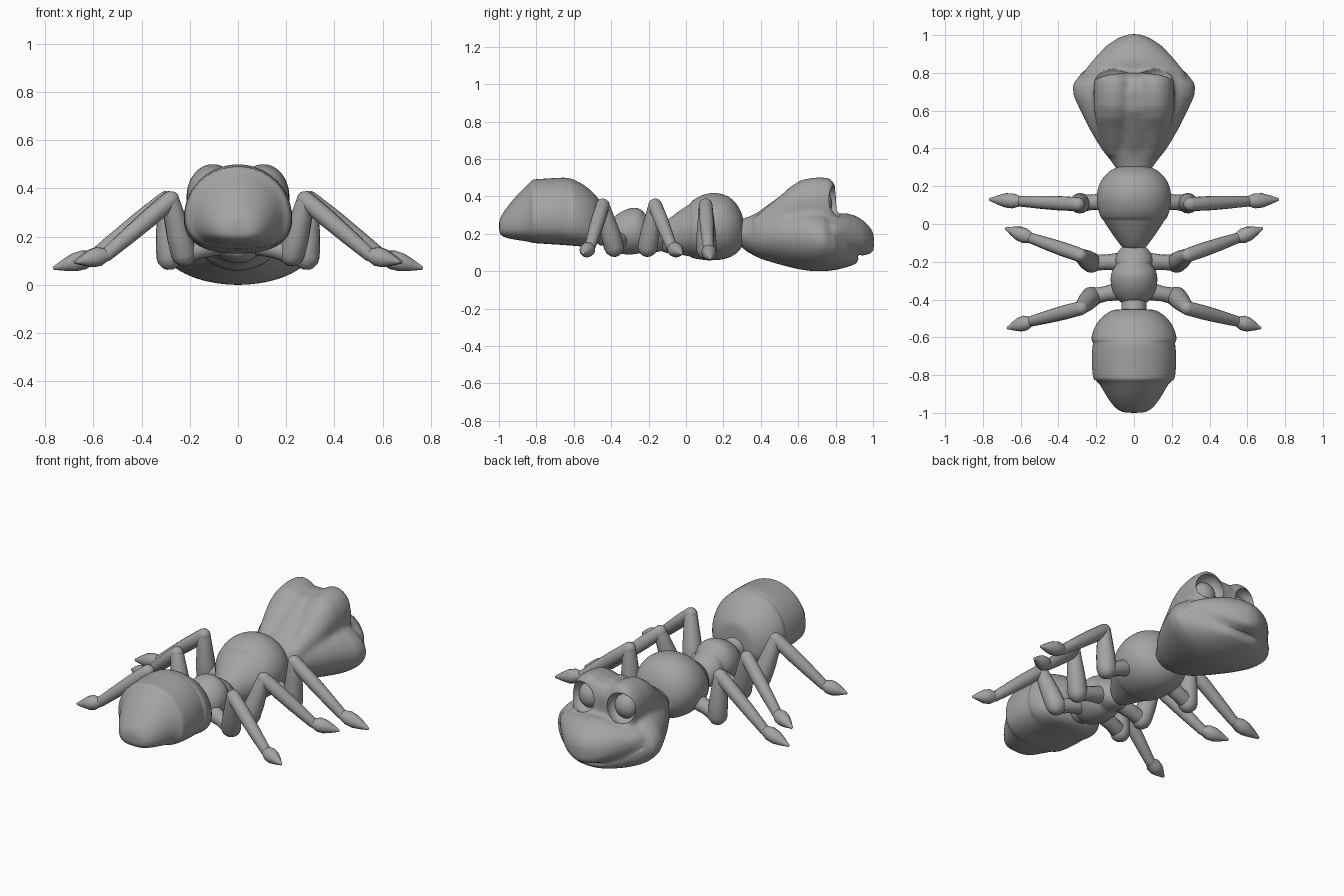
import bpy, bmesh
from math import sin, cos, pi, copysign
from mathutils import Vector, Matrix

if "Cube" in bpy.data.objects:
    bpy.data.objects.remove(bpy.data.objects["Cube"])

# Dark grey used on every part
grey = bpy.data.materials.new("dark_grey")
grey.diffuse_color = (.37, .37, .37, 1)
grey.use_nodes = True
grey.node_tree.nodes["Principled BSDF"].inputs["Base Color"].default_value = grey.diffuse_color


def new_object(name, bm):
    bmesh.ops.recalc_face_normals(bm, faces=bm.faces)
    for f in bm.faces:
        f.smooth = True
    me = bpy.data.meshes.new(name)
    bm.to_mesh(me)
    bm.free()
    me.materials.append(grey)
    ob = bpy.data.objects.new(name, me)
    bpy.context.collection.objects.link(ob)
    return ob


def skin_loops(bm, loops):
    n = len(loops[0])
    for a, b in zip(loops, loops[1:]):
        for i in range(n):
            j = (i + 1) % n
            bm.faces.new((a[i], a[j], b[j], b[i]))
    bm.faces.new(loops[0])
    bm.faces.new(loops[-1])


def add_loft(bm, rings, cx=0.0, sides=20, power=1.0, belly=0.5):
    """Rings along y: (y, half width, bottom z, top z); belly = height of widest point."""
    loops = []
    for y, w, zb, zt in rings:
        zm = zb + (zt - zb) * belly
        loop = []
        for i in range(sides):
            a = 2 * pi * i / sides
            s, c = sin(a), cos(a)
            p = 1.0 if s > 0 else power
            x = w * copysign(abs(c) ** p, c)
            z = zm + copysign(abs(s) ** p, s) * ((zt - zm) if s > 0 else (zm - zb))
            loop.append(bm.verts.new((cx + x, y, z)))
        loops.append(loop)
    skin_loops(bm, loops)


def loft(name, rings, **kw):
    bm = bmesh.new()
    add_loft(bm, rings, **kw)
    mod = new_object(name, bm).modifiers.new("Round", 'SUBSURF')
    mod.levels = mod.render_levels = 2


def add_ball(bm, centre, size):
    m = Matrix.Translation(centre) @ Matrix.Diagonal((*size, 1))
    bmesh.ops.create_uvsphere(bm, u_segments=32, v_segments=20, radius=1, matrix=m)


def circle(bm, c, rot, r, sides):
    return [bm.verts.new(c + rot @ Vector((r * cos(2 * pi * i / sides), r * sin(2 * pi * i / sides), 0)))
            for i in range(sides)]


def add_limb(bm, p0, p1, radii, sides=16):
    """Round-ended tapered limb; radii are spaced evenly from p0 to p1."""
    p0, p1 = Vector(p0), Vector(p1)
    d = (p1 - p0).normalized()
    rot = d.to_track_quat('Z', 'Y')
    n = len(radii) - 1
    ra, rb = radii[0], radii[-1]
    stations = [(p0 - d * ra * cos(t), ra * sin(t)) for t in (0.25, 0.6, 1.1)]
    stations += [(p0.lerp(p1, i / n), r) for i, r in enumerate(radii)]
    stations += [(p1 + d * rb * cos(t), rb * sin(t)) for t in (1.1, 0.6, 0.25)]
    skin_loops(bm, [circle(bm, c, rot, r, sides) for c, r in stations])


# Abdomen: two stepped plates and a tapering tail
loft("abdomen", [
    (-0.45, .09, .19, .35), (-0.46, .13, .15, .38), (-0.50, .185, .125, .43),
    (-0.56, .22, .13, .475), (-0.615, .232, .135, .50), (-0.625, .219, .135, .498),
    (-0.64, .222, .137, .505), (-0.72, .229, .142, .50), (-0.80, .222, .147, .495),
    (-0.825, .217, .15, .493), (-0.835, .19, .155, .475), (-0.90, .155, .165, .415),
    (-0.96, .115, .175, .34), (-0.99, .08, .19, .295), (-1.0, .045, .215, .265)],
    power=.75, belly=.4)

# Waist between abdomen and chest
loft("waist_link", [(-0.48, .075, .13, .30), (-0.44, .065, .14, .28),
                    (-0.40, .07, .12, .27), (-0.36, .08, .12, .28)])
loft("waist_segment", [(-0.43, .05, .13, .23), (-0.41, .08, .11, .27), (-0.36, .117, .09, .315),
                       (-0.29, .13, .085, .345), (-0.24, .117, .095, .338),
                       (-0.215, .09, .105, .30), (-0.195, .105, .10, .30),
                       (-0.15, .09, .10, .27), (-0.11, .06, .11, .24)])

# Chest: round front with a tapered rear collar
loft("chest", [(-0.14, .04, .12, .22), (-0.13, .06, .10, .25), (-0.07, .105, .09, .30),
               (0.01, .16, .08, .355), (0.025, .167, .075, .362), (0.03, .178, .068, .378),
               (0.08, .195, .058, .41), (0.15, .204, .053, .426), (0.22, .187, .062, .41),
               (0.27, .147, .09, .368), (0.30, .10, .125, .31), (0.31, .05, .16, .26)])

# Head: skull, overhanging snout and brows fused together
bm = bmesh.new()
add_loft(bm, [(.27, .08, .15, .27), (.33, .12, .10, .29), (.40, .175, .065, .32),
              (.50, .235, .035, .35), (.60, .285, .01, .36), (.68, .322, -.001, .355),
              (.74, .326, -.001, .34), (.80, .28, .006, .29), (.86, .20, .02, .20),
              (.90, .13, .035, .12), (.92, .08, .045, .08)], sides=40)
add_loft(bm, [(.72, .27, .14, .30), (.80, .272, .13, .305), (.86, .225, .095, .31),
              (.91, .18, .085, .295), (.95, .14, .085, .27), (.985, .085, .09, .235),
              (1.005, .03, .11, .20)], sides=40, power=.8)
for s in (-1, 1):
    add_loft(bm, [(.36, .04, .16, .28), (.42, .06, .16, .335), (.50, .085, .16, .40),
                  (.56, .10, .16, .455), (.62, .107, .16, .49), (.70, .11, .16, .503),
                  (.765, .105, .16, .50), (.79, .09, .18, .475), (.805, .06, .2, .43)],
             cx=s * .105, sides=32, belly=.6)
add_loft(bm, [(.36, .08, .16, .30), (.50, .11, .16, .40), (.60, .11, .16, .47),
              (.70, .11, .16, .485), (.77, .09, .16, .47), (.80, .06, .2, .42)], sides=24)
head = new_object("head", bm)
mod = head.modifiers.new("Fuse", 'REMESH')
mod.mode = 'VOXEL'
mod.voxel_size = .011
mod.use_smooth_shade = True
mod = head.modifiers.new("Soften", 'SMOOTH')
mod.factor = .5
mod.iterations = 16


def cut_head(name, bm):
    ob = new_object(name, bm)
    ob.hide_render = ob.hide_viewport = True
    m = head.modifiers.new(name, 'BOOLEAN')
    m.operation = 'DIFFERENCE'
    m.object = ob


# Eye sockets
for s, side in ((-1, "left"), (1, "right")):
    bm = bmesh.new()
    add_ball(bm, (s * .125, .785, .372), (.085, .068, .09))
    cut_head("socket_cutter_" + side, bm)

# Smiling mouth groove
bm = bmesh.new()
smile = [(.312, .775, .215), (.272, .812, .175), (.215, .867, .125), (.13, .917, .085), (.06, .93, .075)]
path = [(-x, y, z) for x, y, z in smile] + smile[::-1]
loops = []
for k, p in enumerate(path):
    d = Vector(path[min(k + 1, len(path) - 1)]) - Vector(path[max(k - 1, 0)])
    loops.append(circle(bm, Vector(p), d.to_track_quat('Z', 'Y'), .012, 8))
skin_loops(bm, loops)
cut_head("mouth_cutter", bm)

# Eyeballs
bm = bmesh.new()
for s in (-1, 1):
    add_ball(bm, (s * .118, .71, .362), (.072, .072, .078))
new_object("eyes", bm)

# Legs: hip, flared thigh, shin, foot, mirrored to both sides
legs = {
    "front_leg": [(.15, .12, .17), (.285, .11, .115), (.298, .105, .352), (.60, .12, .115), (.76, .13, .07)],
    "middle_leg": [(.08, -.20, .17), (.225, -.205, .13), (.285, -.165, .352), (.545, -.075, .125), (.675, -.025, .095)],
    "rear_leg": [(.08, -.355, .17), (.225, -.385, .13), (.28, -.445, .352), (.545, -.515, .125), (.665, -.55, .095)],
}
for name, (root, corner, knee, ankle, tip) in legs.items():
    bm = bmesh.new()
    add_limb(bm, root, corner, [.048, .04, .046])
    add_limb(bm, corner, knee, [.054, .052, .044, .036])
    add_limb(bm, knee, ankle, [.037, .038, .034, .028])
    add_limb(bm, ankle, tip, [.026, .040, .038, .025, .009])
    mod = new_object(name, bm).modifiers.new("Both sides", 'MIRROR')
    mod.use_mirror_merge = False
